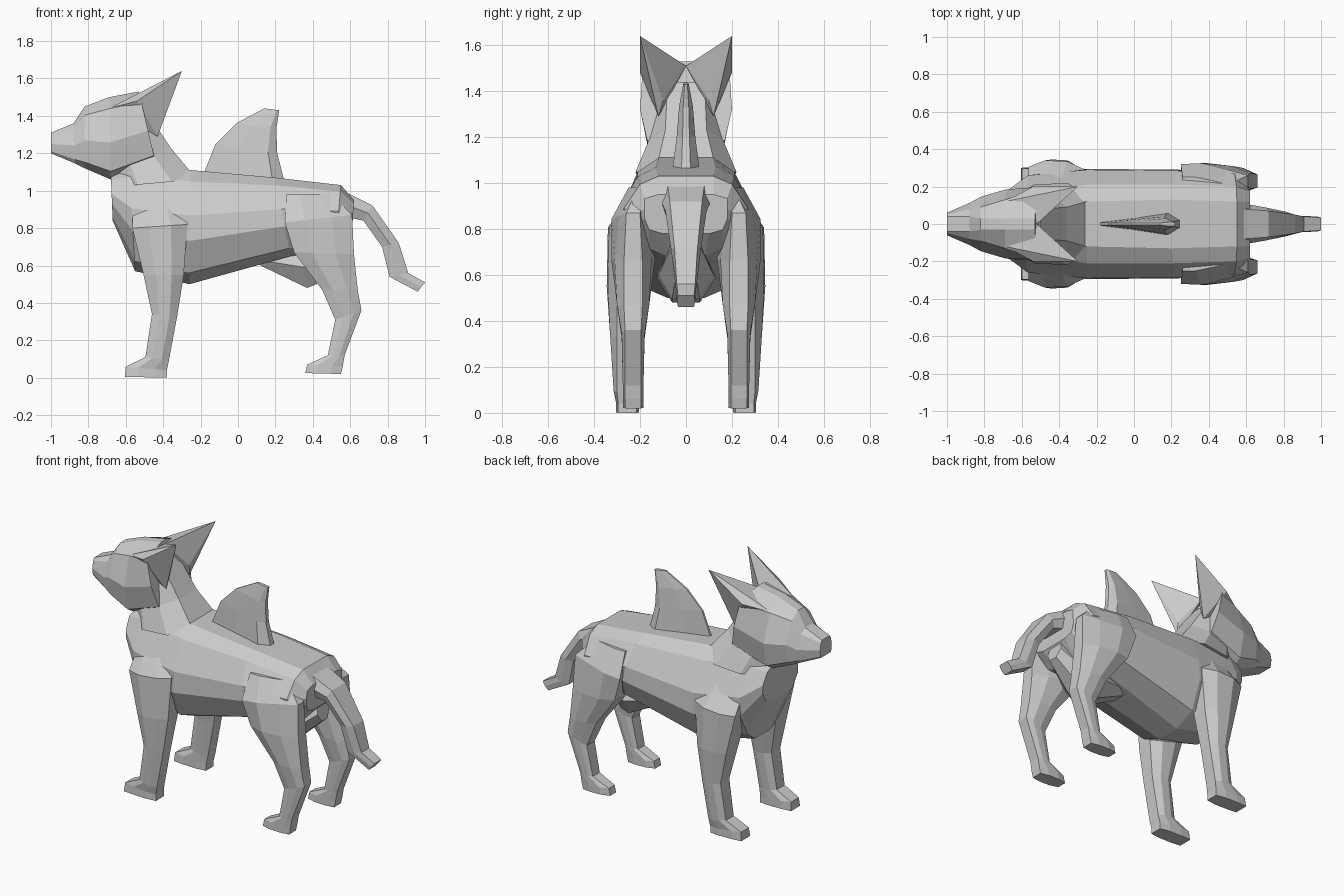
import bpy, bmesh


def finish(name, bm):
    bmesh.ops.recalc_face_normals(bm, faces=bm.faces)
    me = bpy.data.meshes.new(name)
    bm.to_mesh(me)
    bm.free()
    ob = bpy.data.objects.new(name, me)
    bpy.context.collection.objects.link(ob)
    return ob


def loft(name, fractions, sections, side=1):
    """Each section: (ax, az, bx, bz, centre y, half widths at the fractions a->b)."""
    bm = bmesh.new()
    rings = []
    for ax, az, bx, bz, y0, widths in sections:
        half = [(ax + (bx - ax) * f, az + (bz - az) * f, w)
                for f, w in zip(fractions, widths)]
        pts = [(x, side * (y0 + w), z) for x, z, w in half]
        pts += [(x, side * (y0 - w), z) for x, z, w in reversed(half)]
        rings.append([bm.verts.new(p) for p in pts])
    n = len(rings[0])
    for r, s in zip(rings, rings[1:]):
        for i in range(n):
            j = (i + 1) % n
            bm.faces.new((r[i], r[j], s[j], s[i]))
    bm.faces.new(rings[0])
    bm.faces.new(rings[-1])
    return finish(name, bm)


def hull(name, points, side=1):
    bm = bmesh.new()
    for x, y, z in points:
        bm.verts.new((x, side * y, z))
    bmesh.ops.convex_hull(bm, input=bm.verts)
    return finish(name, bm)


# Torso, chest to rump
loft("body", (0, .1, .4, .62, .9, 1), [
    (-.68, 1.08, -.67, .84, 0, (.08, .14, .18, .18, .14, .08)),
    (-.58, 1.13, -.55, .57, 0, (.10, .17, .26, .25, .16, .08)),
    (-.25, 1.11, -.26, .50, 0, (.12, .21, .29, .295, .22, .08)),
    (.20, 1.07, .28, .65, 0, (.13, .21, .285, .29, .23, .10)),
    (.55, 1.03, .52, .68, 0, (.12, .20, .27, .25, .16, .08)),
    (.62, .95, .61, .78, 0, (.12, .18, .18, .18, .16, .10))])

# Neck
loft("neck", (0, .3, .7, 1), [
    (-.22, 1.06, -.67, 1.02, 0, (.13, .22, .21, .10)),
    (-.36, 1.23, -.67, 1.10, 0, (.09, .16, .155, .09)),
    (-.50, 1.44, -.74, 1.20, 0, (.08, .15, .15, .08))])

# Head with short muzzle
loft("head", (0, .14, .55, .9, 1), [
    (-1.0, 1.31, -1.0, 1.20, 0, (.04, .05, .06, .055, .05)),
    (-.88, 1.36, -.87, 1.145, 0, (.04, .08, .115, .105, .08)),
    (-.82, 1.45, -.82, 1.12, 0, (.03, .09, .145, .13, .08)),
    (-.69, 1.50, -.68, 1.06, 0, (.03, .13, .185, .155, .08)),
    (-.53, 1.53, -.44, 1.15, 0, (.03, .19, .20, .17, .12))])

# Underbelly piece between the hind legs
loft("underbelly", (0, .5, 1), [
    (.10, .66, .12, .60, 0, (.05, .06, .04)),
    (.34, .70, .37, .48, 0, (.08, .13, .06)),
    (.46, .70, .42, .50, 0, (.08, .12, .06)),
    (.60, .78, .62, .68, 0, (.05, .06, .03))])

# Back fin
loft("back_fin", (0, .4, .85, 1), [
    (-.18, 1.10, .25, 1.04, 0, (.008, .03, .06, .02)),
    (-.12, 1.25, .21, 1.20, 0, (.006, .025, .04, .015)),
    (-.01, 1.36, .205, 1.33, 0, (.006, .02, .03, .012)),
    (.14, 1.44, .22, 1.43, 0, (.005, .01, .012, .006))])

# Drooping tail
loft("tail", (0, .5, 1), [
    (.58, .99, .58, .86, 0, (.08, .11, .09)),
    (.72, .92, .67, .84, 0, (.07, .09, .07)),
    (.86, .72, .77, .70, 0, (.05, .065, .05)),
    (.91, .56, .81, .54, 0, (.04, .045, .04)),
    (1.0, .51, .96, .46, 0, (.035, .04, .035))])

for side, word in ((-1, "right"), (1, "left")):
    # Swept-back ears
    hull("ear_" + word, [(-.30, .20, 1.64), (-.52, .0, 1.51), (-.69, .12, 1.44),
                         (-.54, .20, 1.48), (-.43, .12, 1.29), (-.42, .10, 1.36)], side)

    # Front legs with paws
    loft("front_leg_" + word, (0, .3, .7, 1), [
        (-.56, .93, -.32, .98, .16, (.05, .07, .07, .04)),
        (-.565, .80, -.27, .82, .235, (.07, .105, .10, .06)),
        (-.505, .55, -.29, .55, .25, (.06, .095, .09, .05)),
        (-.46, .34, -.325, .33, .26, (.045, .07, .07, .04)),
        (-.495, .11, -.37, .09, .26, (.04, .055, .055, .04)),
        (-.60, .06, -.38, .04, .255, (.04, .05, .05, .04)),
        (-.605, .005, -.38, 0, .255, (.045, .05, .05, .04))], side)

    # Hind legs with hocks and paws
    loft("hind_leg_" + word, (0, .3, .7, 1), [
        (.26, .98, .50, .98, .19, (.06, .06, .04, .02)),
        (.25, .83, .61, .87, .23, (.09, .095, .06, .03)),
        (.30, .67, .62, .66, .23, (.07, .095, .08, .04)),
        (.45, .47, .64, .47, .23, (.05, .07, .07, .04)),
        (.52, .31, .66, .36, .23, (.04, .05, .05, .035)),
        (.48, .12, .57, .12, .23, (.035, .045, .045, .035)),
        (.37, .07, .56, .06, .23, (.03, .045, .045, .035)),
        (.36, .025, .55, .02, .23, (.03, .045, .045, .035))], side)
